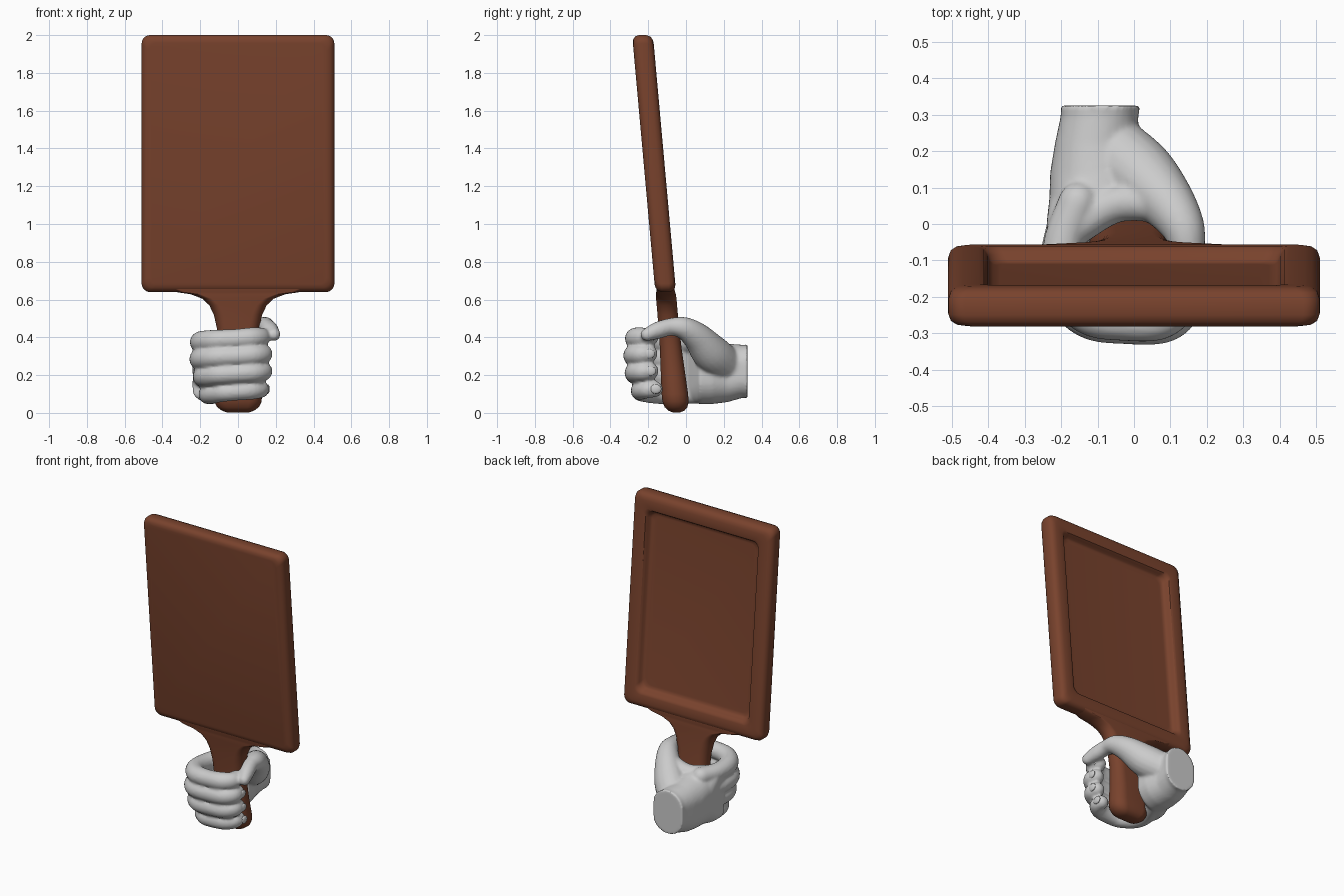
import bpy, bmesh
from math import sin, cos, pi
from mathutils import Vector

if "Cube" in bpy.data.objects:
    bpy.data.objects.remove(bpy.data.objects["Cube"])


def outline(hx, hy, r, n=8):
    """Rounded rectangle as 2D points."""
    r = min(r, hx * .98, hy * .98)
    pts = []
    for k, (sx, sy) in enumerate([(1, 1), (-1, 1), (-1, -1), (1, -1)]):
        for i in range(n + 1):
            a = (k + i / n) * pi / 2
            pts.append((sx * (hx - r) + r * cos(a), sy * (hy - r) + r * sin(a)))
    return pts


def loft(bm, rings):
    """Skin a list of rings and cap both ends."""
    vs = [[bm.verts.new(p) for p in ring] for ring in rings]
    n = len(vs[0])
    for a, b in zip(vs, vs[1:]):
        for i in range(n):
            j = (i + 1) % n
            bm.faces.new((a[i], a[j], b[j], b[i]))
    bm.faces.new(vs[0][::-1])
    bm.faces.new(vs[-1])


def spline(keys, steps=6):
    """Catmull-Rom samples of (x, y, z, radius) keys."""
    k = [Vector(p) for p in keys]
    k = [2 * k[0] - k[1]] + k + [2 * k[-1] - k[-2]]
    out = []
    for a, b, c, d in zip(k, k[1:], k[2:], k[3:]):
        for i in range(steps):
            t = i / steps
            out.append(.5 * (2 * b + (c - a) * t + (2 * a - 5 * b + 4 * c - d) * t * t
                             + (3 * b - a - 3 * c + d) * t ** 3))
    return out + [k[-2]]


def tube(bm, keys, n=20):
    """Round-ended tube of changing radius."""
    s = spline(keys)
    data = []
    for i, p in enumerate(s):
        t = (s[min(i + 1, len(s) - 1)].xyz - s[max(i - 1, 0)].xyz).normalized()
        data.append((p.xyz, t, p.w))
    angles = [.15, .45, .8, 1.2]
    p, t, r = data[0]
    start = [(p - t * r * cos(a), t, r * sin(a)) for a in angles]
    p, t, r = data[-1]
    end = [(p + t * r * cos(a), t, r * sin(a)) for a in reversed(angles)]
    rings = []
    for p, t, r in start + data + end:
        side = t.cross(Vector((0, 0, 1))).normalized()
        up = side.cross(t)
        rings.append([p + r * (side * cos(2 * pi * i / n) + up * sin(2 * pi * i / n)) for i in range(n)])
    loft(bm, rings)


def finish(bm, name, mat=None, lean=False):
    bmesh.ops.recalc_face_normals(bm, faces=bm.faces)
    if lean:
        for v in bm.verts:
            v.co.y -= .05 + .09 * v.co.z
    me = bpy.data.meshes.new(name)
    bm.to_mesh(me)
    bm.free()
    ob = bpy.data.objects.new(name, me)
    bpy.context.collection.objects.link(ob)
    if mat:
        me.materials.append(mat)
    bpy.ops.object.select_all(action='DESELECT')
    ob.select_set(True)
    bpy.context.view_layer.objects.active = ob
    bpy.ops.object.shade_smooth_by_angle(angle=.7)
    return ob


brown = bpy.data.materials.new("brown")
brown.diffuse_color = (.19, .055, .026, 1)
brown.use_nodes = True
brown.node_tree.nodes["Principled BSDF"].inputs["Base Color"].default_value = brown.diffuse_color

# Board with a shallow tray recess on the back: (y, inset from the edge)
bm = bmesh.new()
profile = [(-.055, .04), (-.051, .022), (-.04, .007), (-.02, 0), (.02, 0), (.04, .007),
           (.051, .022), (.055, .04), (.055, .085), (.051, .098), (.035, .108),
           (.02, .114), (.012, .123), (.01, .14)]
loft(bm, [[(x, y, 1.32 + z) for x, z in outline(.51 - d, .68 - d, .045)] for y, d in profile])
finish(bm, "board", brown, lean=True)

# Handle flaring into the board: (z, half width, half depth)
bm = bmesh.new()
sections = [(.003, .06, .02), (.012, .085, .043), (.03, .11, .06), (.06, .125, .069), (.1, .127, .07),
            (.2, .115, .065), (.35, .105, .057), (.45, .112, .055), (.52, .128, .054),
            (.57, .152, .054), (.605, .19, .054), (.628, .25, .053), (.64, .33, .05), (.67, .4, .045)]
loft(bm, [[(x, y, z) for x, y in outline(hx, hy, hy)] for z, hx, hy in sections])
finish(bm, "handle", brown, lean=True)

# Palm and wrist: (y, centre x, centre z, half width, half height)
bm = bmesh.new()
palm = [(.325, -.092, .22, .11, .143), (.3, -.094, .22, .106, .14), (.22, -.105, .212, .112, .155),
        (.14, -.1, .215, .13, .168), (.07, -.1, .225, .132, .178), (.01, -.162, .235, .077, .178),
        (-.06, -.19, .24, .05, .17)]
loft(bm, [[(cx + x, y, cz + z) for x, z in outline(hx, hz, hx)] for y, cx, cz, hx, hz in palm])

# Four fingers wrapping the handle: (height, radius, left shift, front shift, tip shift)
fingers = [(.385, .055, -.003, .004, -.008), (.295, .056, -.005, -.004, .003),
           (.203, .055, .012, .002, .003), (.108, .05, .038, .03, -.01)]
for z, r, l, f, e in fingers:
    tube(bm, [(-.15 + l, .06, z - .01, r), (-.192 + l, -.06, z - .012, r),
              (-.185 + l, -.18 + f, z - .008, r * 1.05), (-.12 + l, -.255 + f, z, r),
              (-.02, -.272 + f, z + .005, r * .97), (.075 + e, -.268 + f, z + .012, r),
              (.125 + e, -.235 + f, z + .016, r * .93), (.127 + e, -.195 + f, z + .018, r * .86)])

# Thumb and the web joining it to the palm
tube(bm, [(-.06, .2, .26, .1), (.02, .13, .32, .1), (.09, .06, .4, .078), (.135, -.01, .448, .06),
          (.15, -.08, .455, .047), (.17, -.15, .437, .045), (.19, -.205, .415, .035)])
tube(bm, [(-.17, -.01, .365, .055), (-.05, .055, .37, .052), (.08, .055, .41, .05)])
hand = finish(bm, "hand")
rm = hand.modifiers.new("merge", 'REMESH')
rm.mode = 'VOXEL'
rm.voxel_size = .009
rm.use_smooth_shade = True
sm = hand.modifiers.new("soften", 'SMOOTH')
sm.factor = .5
sm.iterations = 5

# Fingernails
bm = bmesh.new()
for z, r, l, f, e in fingers:
    part = bmesh.ops.create_uvsphere(bm, u_segments=16, v_segments=10, radius=1)
    for v in part['verts']:
        v.co = Vector((v.co.x * .011 + .167 + e, v.co.y * .03 - .19 + f, v.co.z * .025 + z + .018))
finish(bm, "fingernails")
